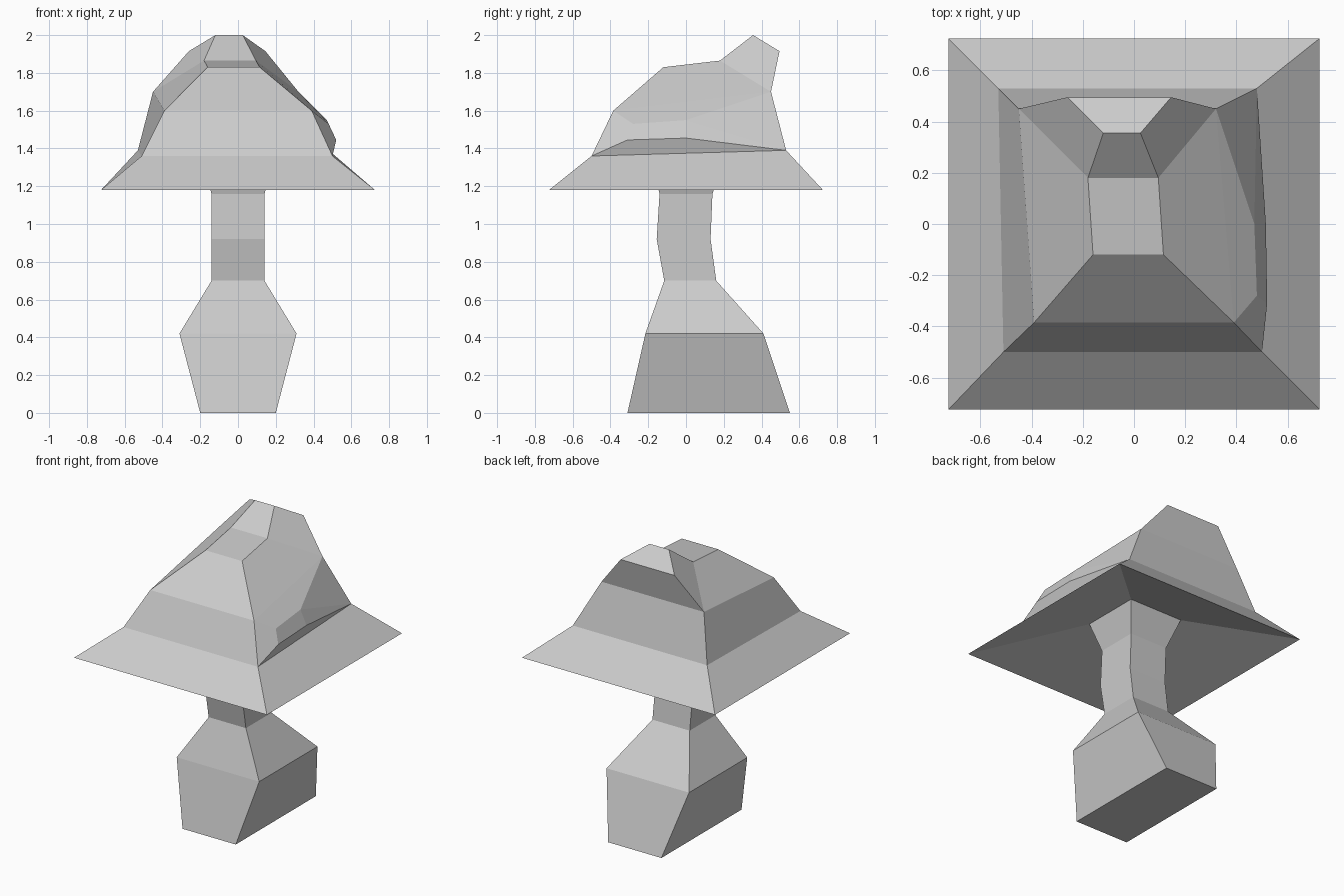
import bpy, bmesh

if "Cube" in bpy.data.objects:
    bpy.data.objects.remove(bpy.data.objects["Cube"])

grey = bpy.data.materials.new("light grey")
grey.diffuse_color = (0.6, 0.6, 0.6, 1)
grey.use_nodes = True
grey.node_tree.nodes["Principled BSDF"].inputs["Base Color"].default_value = grey.diffuse_color


def ring(xl, xr, yf, zf, yb, zb, bl=None, br=None):
    """Four corners: front left, front right, back right, back left."""
    bl, br = (xl if bl is None else bl), (xr if br is None else br)
    return [(xl, yf, zf), (xr, yf, zf), (br, yb, zb), (bl, yb, zb)]


def box_ring(hx, yf, yb, z):
    return ring(-hx, hx, yf, z, yb, z)


def add_ring(bm, pts):
    return [bm.verts.new(p) for p in pts]


def bridge(bm, a, b, sides=(0, 1, 2, 3)):
    for i in sides:
        j = (i + 1) % 4
        bm.faces.new((a[i], a[j], b[j], b[i]))


def finish(bm, name):
    bmesh.ops.recalc_face_normals(bm, faces=bm.faces)
    me = bpy.data.meshes.new(name)
    bm.to_mesh(me)
    bm.free()
    me.materials.append(grey)
    ob = bpy.data.objects.new(name, me)
    bpy.context.collection.objects.link(ob)


flare = box_ring(0.2, -0.19, 0.21, 1.35)

# Stem: square sections from the swollen foot to the flared neck
bm = bmesh.new()
rings = [add_ring(bm, r) for r in (
    box_ring(0.20, -0.31, 0.55, 0.0),
    box_ring(0.31, -0.215, 0.41, 0.42),
    box_ring(0.14, -0.115, 0.16, 0.70),
    box_ring(0.14, -0.155, 0.13, 0.92),
    box_ring(0.14, -0.14, 0.14, 1.16),
    flare)]
for a, b in zip(rings, rings[1:]):
    bridge(bm, a, b)
bm.faces.new(rings[0])
finish(bm, "stem")

# Cap: hollow underside, brim, and crooked crown
bm = bmesh.new()
under = add_ring(bm, flare)
rim = add_ring(bm, box_ring(0.725, -0.725, 0.725, 1.18))
low = add_ring(bm, ring(-0.51, 0.50, -0.50, 1.36, 0.53, 1.39, -0.53, 0.48))
mid = add_ring(bm, ring(-0.39, 0.39, -0.385, 1.60, 0.45, 1.70, -0.45, 0.32))
high = add_ring(bm, ring(-0.16, 0.115, -0.12, 1.83, 0.495, 1.915, -0.26, 0.145))
top = add_ring(bm, ring(-0.18, 0.095, 0.18, 1.865, 0.355, 2.0, -0.12, 0.025))
bridge(bm, under, rim)
bridge(bm, rim, low)
bridge(bm, low, mid, (0, 2, 3))

# Crown: strip over the top, then the two cheeks
bridge(bm, mid, high, (0, 2))
bridge(bm, high, top, (0, 2))
bm.faces.new(top)
for f, b in ((0, 3), (1, 2)):
    bm.faces.new((mid[f], high[f], top[f], mid[b]))
    bm.faces.new((top[f], top[b], high[b], mid[b]))

# Overhanging bulge on the right side
b1, b2, c1, c2 = add_ring(bm, [(0.52, -0.31, 1.445), (0.515, 0, 1.455),
                               (0.48, -0.28, 1.53), (0.47, 0, 1.55)])
A, B, C, D = low[1], low[2], mid[1], mid[2]
for f in ((A, B, b2, b1), (b1, b2, c2, c1), (A, b1, c1, C),
          (b2, B, c2), (c1, c2, D, C), (c2, B, D)):
    bm.faces.new(f)
finish(bm, "cap")
